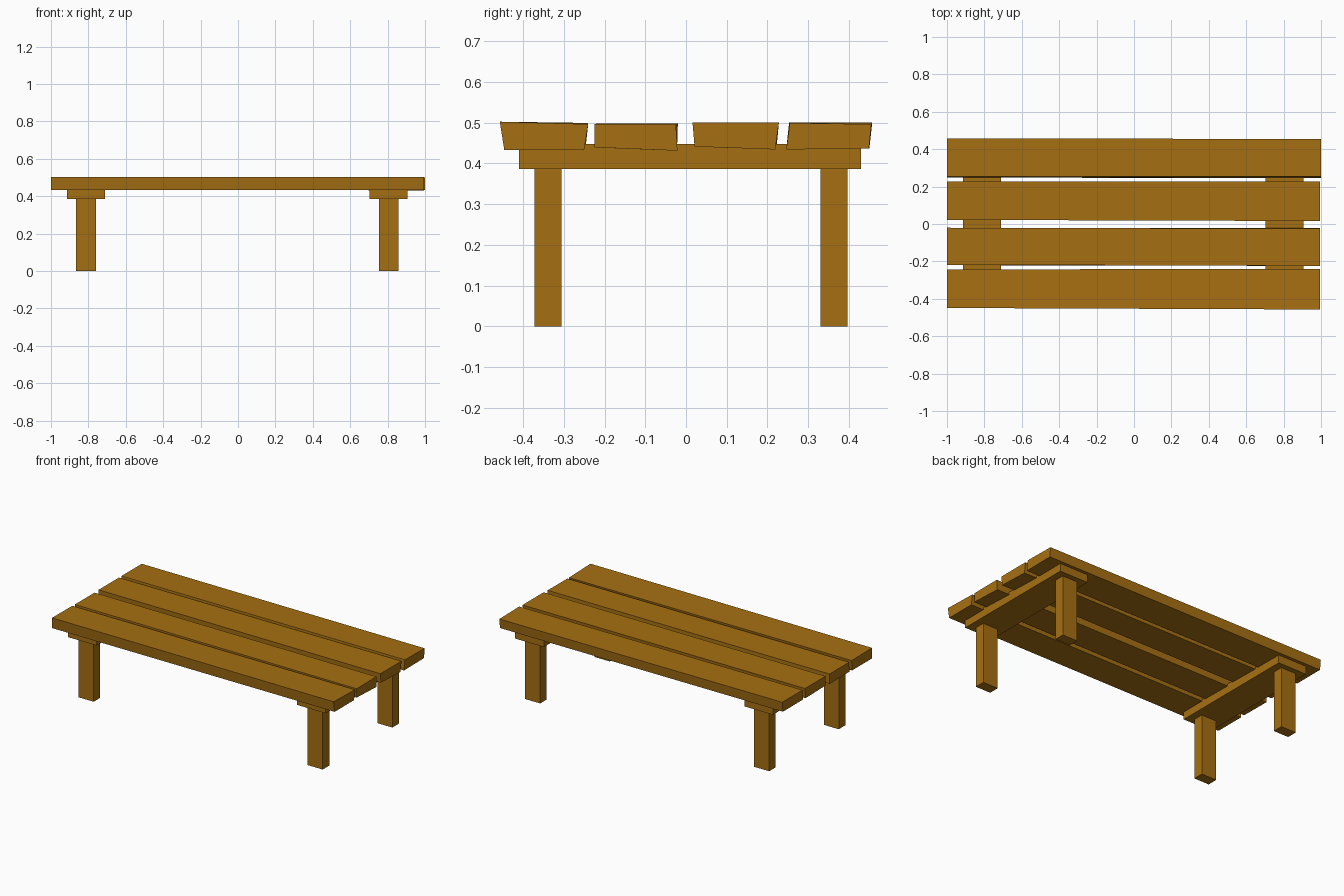
import bpy, bmesh

if "Cube" in bpy.data.objects:
    bpy.data.objects.remove(bpy.data.objects["Cube"])

wood = bpy.data.materials.new("wood")
wood.diffuse_color = (0.38, 0.16, 0.006, 1)
wood.use_nodes = True
wood.node_tree.nodes["Principled BSDF"].inputs["Base Color"].default_value = wood.diffuse_color


def loft(name, x0, left, x1, right):
    """Solid between two four-sided (y, z) end sections."""
    bm = bmesh.new()
    a = [bm.verts.new((x0, y, z)) for y, z in left]
    b = [bm.verts.new((x1, y, z)) for y, z in right]
    bm.faces.new(a)
    bm.faces.new(b[::-1])
    for i in range(4):
        j = (i + 1) % 4
        bm.faces.new((a[i], b[i], b[j], a[j]))
    bmesh.ops.recalc_face_normals(bm, faces=bm.faces)
    me = bpy.data.meshes.new(name)
    bm.to_mesh(me)
    bm.free()
    me.materials.append(wood)
    ob = bpy.data.objects.new(name, me)
    bpy.context.collection.objects.link(ob)
    return ob


def box(name, x0, x1, y0, y1, z0, z1):
    section = [(y0, z0), (y1, z0), (y1, z1), (y0, z1)]
    return loft(name, x0, section, x1, section)


# Four slightly crooked top planks: left-end and right-end sections
planks = [
    ([(-.446, .434), (-.247, .434), (-.243, .499), (-.449, .501)],
     [(-.446, .433), (-.250, .433), (-.240, .496), (-.457, .502)]),
    ([(-.220, .436), (-.022, .434), (-.020, .498), (-.218, .498)],
     [(-.224, .439), (-.021, .431), (-.025, .497), (-.224, .496)]),
    ([(.022, .440), (.222, .436), (.227, .500), (.022, .500)],
     [(.021, .441), (.219, .434), (.228, .500), (.016, .500)]),
    ([(.248, .437), (.450, .437), (.457, .500), (.253, .500)],
     [(.246, .434), (.449, .436), (.455, .496), (.255, .499)]),
]
for i, (left, right) in enumerate(planks, 1):
    loft(f"top_plank_{i}", -1.0, left, 0.995 if i < 4 else 1.0, right)

# Crossbars under the planks, each with a front and a back leg
for side, s in (("left", -0.812), ("right", 0.806)):
    box(f"{side}_crossbar", s - .102, s + .1, -.41, .429, .386, .447)
    for end, y in (("front", -.339), ("back", .363)):
        box(f"{side}_{end}_leg", s - .053, s + .053, y - .033, y + .033, 0, .39)
